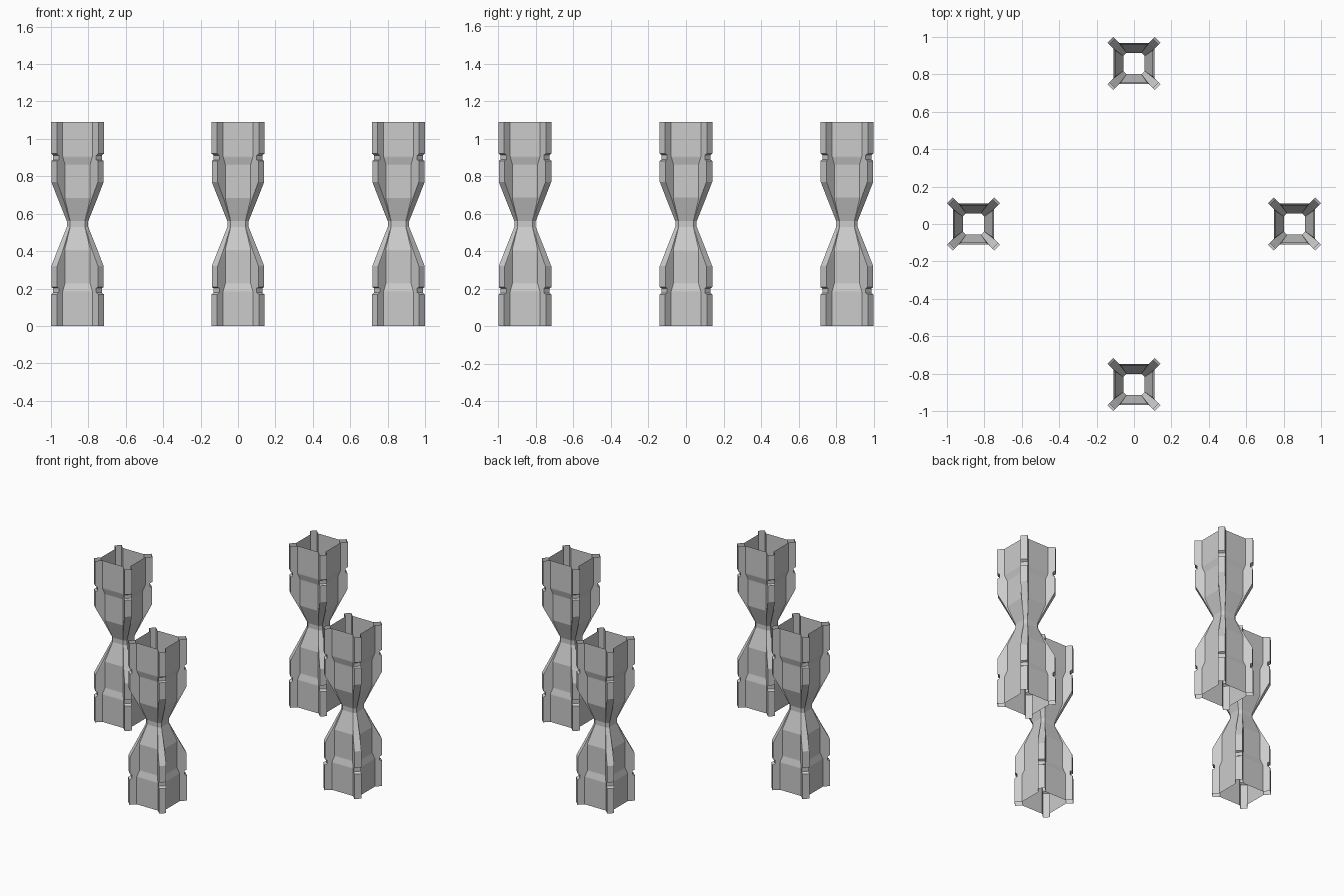
import bpy, bmesh

if "Cube" in bpy.data.objects:
    bpy.data.objects.remove(bpy.data.objects["Cube"])

HEIGHT = 1.09
REACH = 0.858

# lower half levels: wall z, wall half-width, rib z, rib reach, rib width offset
HALF = [
    (0.000, 0.110, 0.000, 0.142, 0.031),
    (0.185, 0.110, 0.168, 0.142, 0.031),
    (0.190, 0.109, 0.178, 0.131, 0.031),
    (0.225, 0.099, 0.202, 0.131, 0.031),
    (0.230, 0.098, 0.208, 0.140, 0.031),
    (0.405, 0.098, 0.320, 0.140, 0.031),
    (0.408, 0.097, 0.405, 0.107, 0.029),
    (0.530, 0.056, 0.530, 0.057, 0.017),
]
LEVELS = HALF + [(HEIGHT - a, w, HEIGHT - b, r, d) for a, w, b, r, d in reversed(HALF)]


def section(zw, w, zr, r, d):
    """Square ring with a channel rib pushed out at each corner."""
    corner = [(w, w - d, zw), (r, r - d, zr), (r - d, r, zr), (w - d, w, zw)]
    ring = []
    for _ in range(4):
        ring += corner
        corner = [(-y, x, z) for x, y, z in corner]
    return ring


# open hourglass shell, lofted through the levels
bm = bmesh.new()
rings = [[bm.verts.new(p) for p in section(*lv)] for lv in LEVELS]
for lo, hi in zip(rings, rings[1:]):
    n = len(lo)
    for i in range(n):
        j = (i + 1) % n
        bm.faces.new((lo[i], lo[j], hi[j], hi[i]))
mesh = bpy.data.meshes.new("hourglass_column")
bm.to_mesh(mesh)
bm.free()

# four columns around the centre
for name, x, y in (("front", 0, -1), ("back", 0, 1), ("left", -1, 0), ("right", 1, 0)):
    ob = bpy.data.objects.new(name + "_column", mesh)
    ob.location = (x * REACH, y * REACH, 0)
    bpy.context.collection.objects.link(ob)
